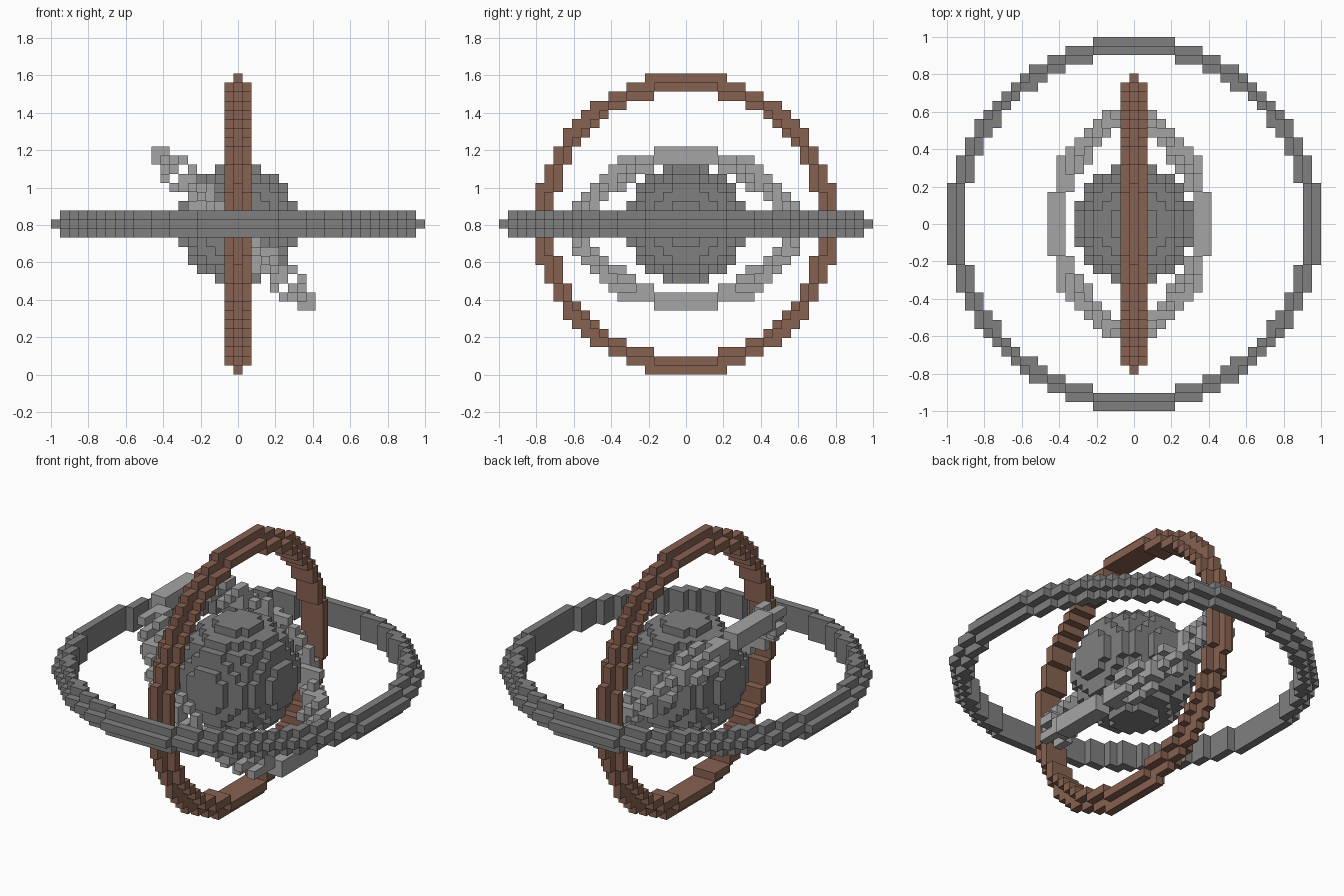
import bpy
import bmesh
import math
from itertools import product
from mathutils import Vector

VOXEL = 2 / 41                       # edge length of one block
CENTRE = Vector((0, 0, 16.5 * VOXEL))

cube = bpy.data.objects.get("Cube")
if cube:
    bpy.data.objects.remove(cube, do_unlink=True)


def make_material(name, srgb):
    colour = [((c / 255 + 0.055) / 1.055) ** 2.4 for c in srgb] + [1]
    mat = bpy.data.materials.new(name)
    mat.use_nodes = True
    mat.diffuse_color = colour
    mat.node_tree.nodes["Principled BSDF"].inputs["Base Color"].default_value = colour
    return mat


def ball_cells(radius):
    """Grid cells of a solid ball."""
    span = range(-int(radius), int(radius) + 1)
    return {c for c in product(span, repeat=3) if Vector(c).length <= radius}


def ring_cells(radius):
    """Flat ring: a three-high inner band with a one-high outer rim."""
    span = range(-radius, radius + 1)
    cells = set()
    for u, v, w in product(span, span, (-1, 0, 1)):
        outer = radius + 0.5 if w == 0 else radius - 0.5
        if radius - 1.5 <= math.hypot(u, v) <= outer:
            cells.add((u, v, w))
    return cells


def build(name, cells, mat):
    """Skin the outside of a set of grid cells with square faces."""
    bm = bmesh.new()
    corners = {}

    def corner(point):
        key = tuple(round(2 * c) for c in point)
        if key not in corners:
            corners[key] = bm.verts.new(point * VOXEL + CENTRE)
        return corners[key]

    for cell in cells:
        for axis, sign in product(range(3), (-1, 1)):
            normal = Vector((0, 0, 0))
            normal[axis] = sign
            middle = Vector(cell) + normal / 2
            if tuple(round(c) for c in Vector(cell) + normal) in cells:
                continue
            side = Vector((0, 0, 0))
            side[(axis + 1) % 3] = 0.5
            up = normal.cross(side)
            bm.faces.new([corner(middle + a * side + b * up)
                          for a, b in ((-1, -1), (1, -1), (1, 1), (-1, 1))])

    mesh = bpy.data.meshes.new(name)
    bm.to_mesh(mesh)
    bm.free()
    mesh.materials.append(mat)
    obj = bpy.data.objects.new(name, mesh)
    bpy.context.collection.objects.link(obj)
    return obj


stone = make_material("stone_grey", (128, 128, 128))
pale = make_material("pale_grey", (165, 165, 165))
brown = make_material("copper_brown", (135, 98, 81))

# Central ball and the wide level ring
build("core_ball", ball_cells(6.5), stone)
build("level_ring", ring_cells(20), stone)

# Upright ring, standing in the side plane
build("upright_ring", {(w, v, u) for u, v, w in ring_cells(16)}, brown)

# Small ring tilted by 45 degrees, snapped down to the grid
slope = math.sqrt(0.5)
tilted = {(math.floor((u + w) * slope), v, math.floor((w - u) * slope))
          for u, v, w in ring_cells(12)}
build("tilted_ring", tilted, pale)
